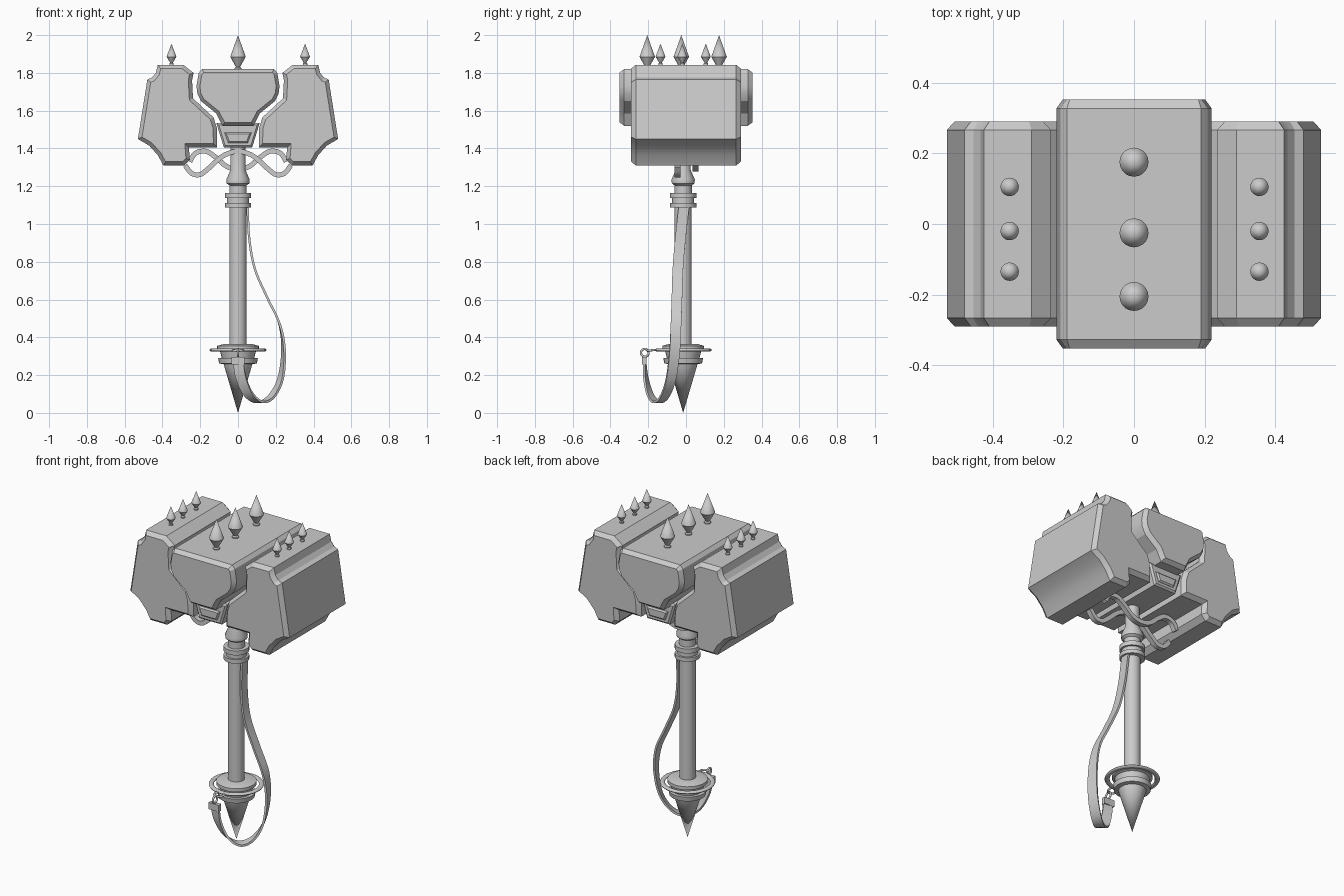
import bpy, bmesh, math
from mathutils import Vector

if "Cube" in bpy.data.objects:
    bpy.data.objects.remove(bpy.data.objects["Cube"])

CY = -0.015  # handle axis in y


def finish(name, bm, angle=30):
    bmesh.ops.recalc_face_normals(bm, faces=bm.faces)
    me = bpy.data.meshes.new(name)
    bm.to_mesh(me)
    bm.free()
    ob = bpy.data.objects.new(name, me)
    bpy.context.collection.objects.link(ob)
    bpy.ops.object.select_all(action='DESELECT')
    bpy.context.view_layer.objects.active = ob
    ob.select_set(True)
    bpy.ops.object.shade_smooth_by_angle(angle=math.radians(angle))
    return ob


def inset(pts, d):
    """Mitred inward offset of a counter-clockwise outline."""
    out = []
    for i, p in enumerate(pts):
        p = Vector(p)
        a = (p - Vector(pts[i - 1])).normalized()
        b = (Vector(pts[(i + 1) % len(pts)]) - p).normalized()
        na, nb = Vector((-a.y, a.x)), Vector((-b.y, b.x))
        out.append(p + (na + nb) * d / (1 + na.dot(nb)))
    return out


def prism(name, pts, y, c, ch=None):
    """Extrude an xz outline between -y and y with chamfered ends."""
    ch = ch or c
    bm = bmesh.new()
    small = inset(pts, c)
    rings = [[bm.verts.new((p[0], yy, p[1])) for p in o] for o, yy in
             ((small, -y), (pts, -y + ch), (pts, y - ch), (small, y))]
    n = len(pts)
    for r, s in zip(rings, rings[1:]):
        for i in range(n):
            bm.faces.new((r[i], r[(i + 1) % n], s[(i + 1) % n], s[i]))
    bm.faces.new(rings[0])
    bm.faces.new(rings[-1])
    return finish(name, bm, 22)


def lathe(name, prof, x=0, y=CY, seg=32):
    bm = bmesh.new()
    vs = [bm.verts.new((x + r, y, z)) for r, z in prof]
    es = [bm.edges.new(e) for e in zip(vs, vs[1:])]
    bmesh.ops.spin(bm, geom=vs + es, cent=(x, y, 0), axis=(0, 0, 1),
                   angle=2 * math.pi, steps=seg)
    bmesh.ops.remove_doubles(bm, verts=bm.verts, dist=1e-5)
    return finish(name, bm)


def smooth_path(pts, k=6):
    """Catmull-Rom interpolation."""
    p = [Vector(q) for q in pts]
    p = [2 * p[0] - p[1]] + p + [2 * p[-1] - p[-2]]
    out = []
    for i in range(1, len(p) - 2):
        a, b, c, d = p[i - 1:i + 3]
        for j in range(k):
            t = j / k
            out.append(0.5 * (2 * b + (c - a) * t + (2 * a - 5 * b + 4 * c - d) * t * t
                              + (3 * b - a - 3 * c + d) * t ** 3))
    return out + [p[-2]]


def ribbon(name, pts, width, thick, a0=-90, a1=-90):
    """Flat strip along a path; its width direction turns from a0 to a1 in plan."""
    path = smooth_path(pts)
    bm = bmesh.new()
    rings = []
    n = len(path) - 1
    for i, p in enumerate(path):
        t = (path[min(i + 1, n)] - path[max(i - 1, 0)]).normalized()
        f = max(0, (i / n - 0.35) / 0.65)
        a = math.radians(a0 + (a1 - a0) * f)
        w = Vector((math.cos(a), math.sin(a), 0))
        w = (w - t * w.dot(t)).normalized()
        u = t.cross(w)
        rings.append([bm.verts.new(p + w * sx * width / 2 + u * sy * thick / 2)
                      for sx, sy in ((-1, -1), (1, -1), (1, 1), (-1, 1))])
    for r, s in zip(rings, rings[1:]):
        for i in range(4):
            bm.faces.new((r[i], r[(i + 1) % 4], s[(i + 1) % 4], s[i]))
    bm.faces.new(rings[0])
    bm.faces.new(rings[-1])
    return finish(name, bm)


def torus(name, loc, r, tube, rot=(0, 0, 0), flat=1):
    bpy.ops.mesh.primitive_torus_add(location=loc, rotation=rot, major_radius=r, minor_radius=tube,
                                     major_segments=40, minor_segments=10)
    ob = bpy.context.object
    ob.name = name
    ob.scale.z = flat
    bpy.ops.object.shade_smooth()


def mirrored(half):
    """Complete a right half outline (bottom to top)."""
    return half + [(-x, z) for x, z in reversed(half)]


# Central head block
prism("head_centre", mirrored([(0.082, 1.52), (0.115, 1.585), (0.195, 1.65), (0.215, 1.69),
                               (0.22, 1.73), (0.208, 1.80), (0.19, 1.82)]), 0.352, 0.018, 0.025)

# Wedge under the centre, with a raised panel on both ends
prism("head_wedge", mirrored([(0.075, 1.405), (0.115, 1.535)]), 0.27, 0.01)
prism("wedge_panel", mirrored([(0.052, 1.43), (0.072, 1.485)]), 0.28, 0.008)

# Side head blocks with scooped outer corners
side = [(0.11, 1.405), (0.26, 1.405), (0.255, 1.34), (0.285, 1.31), (0.395, 1.31), (0.425, 1.365),
        (0.47, 1.415), (0.53, 1.45), (0.48, 1.765), (0.455, 1.775), (0.435, 1.80), (0.425, 1.843),
        (0.29, 1.843), (0.235, 1.80), (0.243, 1.76), (0.238, 1.665), (0.13, 1.565), (0.112, 1.51)]
prism("head_right", side, 0.29, 0.02, 0.024)
prism("head_left", [(-x, z) for x, z in reversed(side)], 0.29, 0.02, 0.024)


# Spikes on top
def spike(name, x, y, r, base, wide, tip):
    lathe(name, [(0, base - 0.01), (r * 0.45, base - 0.01), (r * 0.45, base + 0.006),
                 (r * 0.28, base + 0.012), (r, wide), (0, tip)], x, y, 20)


for y in (-0.205, -0.025, 0.175):
    spike("centre_spike", 0, y, 0.041, 1.82, 1.885, 2.0)
for x in (-0.352, 0.355):
    for y in (-0.135, -0.02, 0.105):
        spike("side_spike", x, y, 0.026, 1.843, 1.885, 1.955)

# Handle with collar rings
lathe("handle", [(0, 1.42), (0.04, 1.42), (0.04, 1.285), (0.062, 1.235), (0.06, 1.215), (0.046, 1.205),
                 (0.046, 1.165), (0.07, 1.165), (0.07, 1.138), (0.058, 1.138), (0.058, 1.112),
                 (0.07, 1.112), (0.07, 1.088), (0.045, 1.088), (0.045, 0.34), (0, 0.34)])

# Pointed pommel
lathe("pommel", [(0, 0.365), (0.075, 0.365), (0.11, 0.355), (0.11, 0.335), (0.096, 0.33), (0.086, 0.29),
                 (0.105, 0.29), (0.1, 0.262), (0.076, 0.258), (0, 0)])
torus("pommel_ring", (0, CY, 0.333), 0.137, 0.014, flat=0.6)

# Interlaced scrolls below the head
arch = [(0.28, 1.31), (0.245, 1.268), (0.2, 1.262), (0.155, 1.295), (0.08, 1.36)]
wave = [(0.255, 1.33), (0.225, 1.375), (0.17, 1.385), (0.12, 1.355), (0.06, 1.305)]
for nm, half, mid, y in (("scroll_arch", arch, 1.385, -0.045), ("scroll_wave", wave, 1.29, 0.05)):
    pts = [(-x, y, z) for x, z in half] + [(0, y, mid)] + [(x, y, z) for x, z in reversed(half)]
    ribbon(nm, pts, 0.03, 0.026)

# Hanging strap
ribbon("strap", [(0.05, -0.01, 1.10), (0.06, -0.03, 0.92), (0.09, -0.043, 0.76), (0.155, -0.048, 0.61),
                 (0.22, -0.053, 0.47), (0.241, -0.06, 0.33), (0.225, -0.08, 0.18), (0.175, -0.115, 0.085),
                 (0.115, -0.155, 0.058), (0.055, -0.19, 0.10), (0.015, -0.213, 0.19), (0, -0.22, 0.285)],
       0.056, 0.012, -90, -5)

# Strap clasp and links to the ring
bpy.ops.mesh.primitive_cube_add(size=1, location=(0, -0.22, 0.275))
bpy.context.object.name = "clasp"
bpy.context.object.scale = (0.068, 0.024, 0.04)
torus("clasp_loop", (0, -0.218, 0.318), 0.02, 0.006, (0, math.pi / 2, 0))
torus("clasp_link", (0, -0.178, 0.332), 0.027, 0.006, (0.1, 0, 0))
